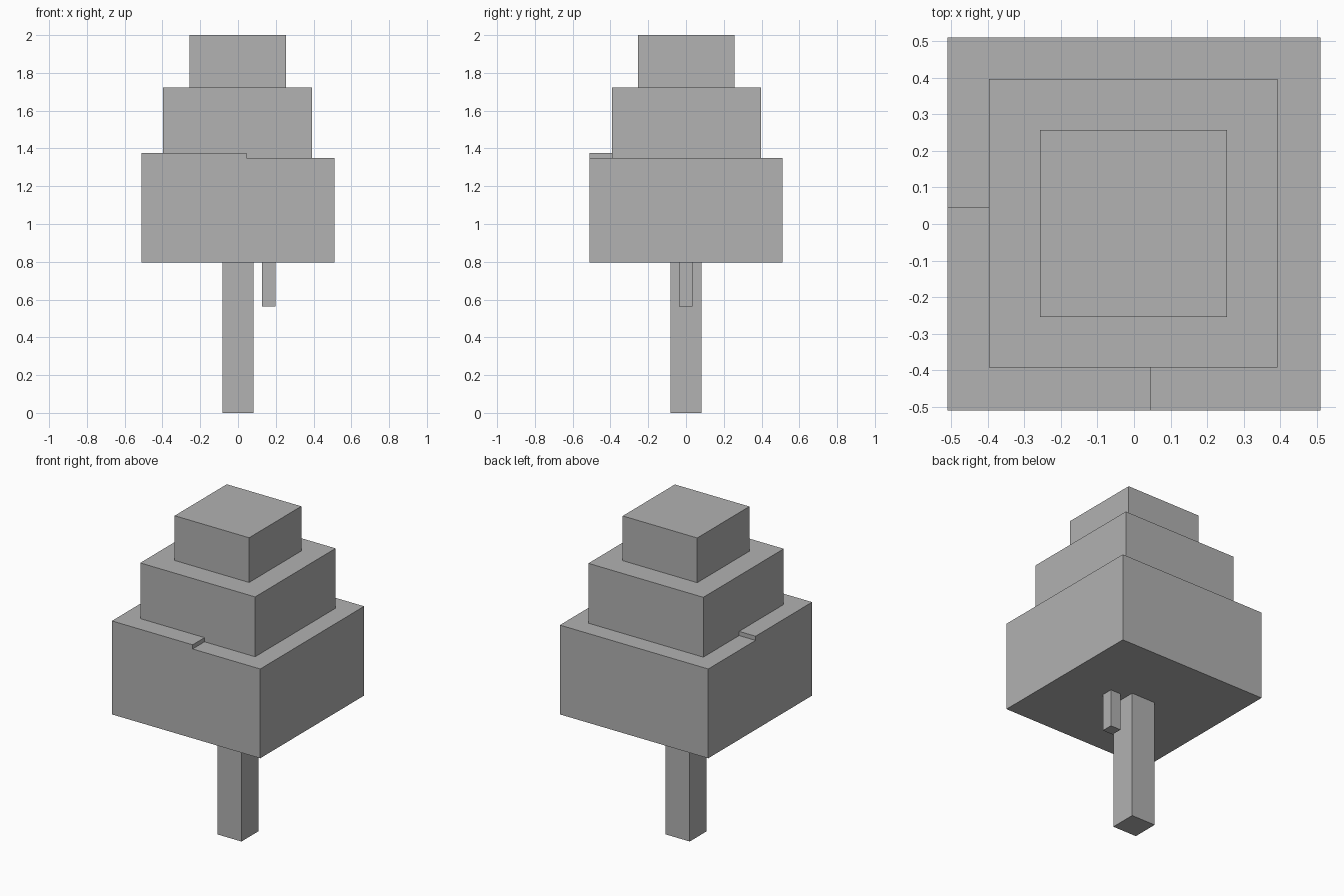
import bpy
import bmesh
from math import radians
from mathutils import Vector

default = bpy.data.objects.get("Cube")
if default:
    bpy.data.objects.remove(default, do_unlink=True)

# Single flat grey
grey = bpy.data.materials.new("plain_grey")
grey.use_nodes = True
colour = (0.445, 0.445, 0.445, 1)
grey.diffuse_color = colour
grey.node_tree.nodes["Principled BSDF"].inputs["Base Color"].default_value = colour


def box(name, low, high):
    """Flat-shaded box between two opposite corners."""
    low, high = Vector(low), Vector(high)
    bm = bmesh.new()
    bmesh.ops.create_cube(bm, size=1)
    bmesh.ops.scale(bm, vec=high - low, verts=bm.verts)
    bmesh.ops.translate(bm, vec=(low + high) / 2, verts=bm.verts)
    mesh = bpy.data.meshes.new(name)
    bm.to_mesh(mesh)
    bm.free()
    mesh.materials.append(grey)
    obj = bpy.data.objects.new(name, mesh)
    bpy.context.collection.objects.link(obj)
    return obj


def raise_corner(obj, split, height):
    """Lift the front right quarter of the top face by a small step."""
    bm = bmesh.new()
    bm.from_mesh(obj.data)
    for normal in ((1, 0, 0), (0, 1, 0)):
        bmesh.ops.bisect_plane(bm, geom=bm.verts[:] + bm.edges[:] + bm.faces[:],
                               plane_co=(split, split, 0), plane_no=normal)
    bm.normal_update()
    corner = [f for f in bm.faces if f.normal.z > 0.9
              and max(f.calc_center_median().xy) < split]
    result = bmesh.ops.extrude_face_region(bm, geom=corner)
    bmesh.ops.delete(bm, geom=corner, context='FACES_ONLY')
    raised = [v for v in result["geom"] if isinstance(v, bmesh.types.BMVert)]
    bmesh.ops.translate(bm, vec=(0, 0, height), verts=raised)
    bmesh.ops.recalc_face_normals(bm, faces=bm.faces)
    bmesh.ops.dissolve_limit(bm, angle_limit=radians(1), verts=bm.verts, edges=bm.edges)
    bm.to_mesh(obj.data)
    bm.free()


# Trunk and hanging branch
box("trunk", (-0.083, -0.083, 0), (0.082, 0.082, 0.81))
box("branch_stub", (0.128, -0.036, 0.562), (0.198, 0.034, 0.81))

# Stacked foliage tiers
lower = box("lower_foliage", (-0.51, -0.51, 0.795), (0.51, 0.51, 1.35))
raise_corner(lower, 0.045, 0.026)
box("middle_foliage", (-0.397, -0.393, 1.34), (0.393, 0.397, 1.722))
box("top_foliage", (-0.257, -0.255, 1.71), (0.255, 0.257, 2))
